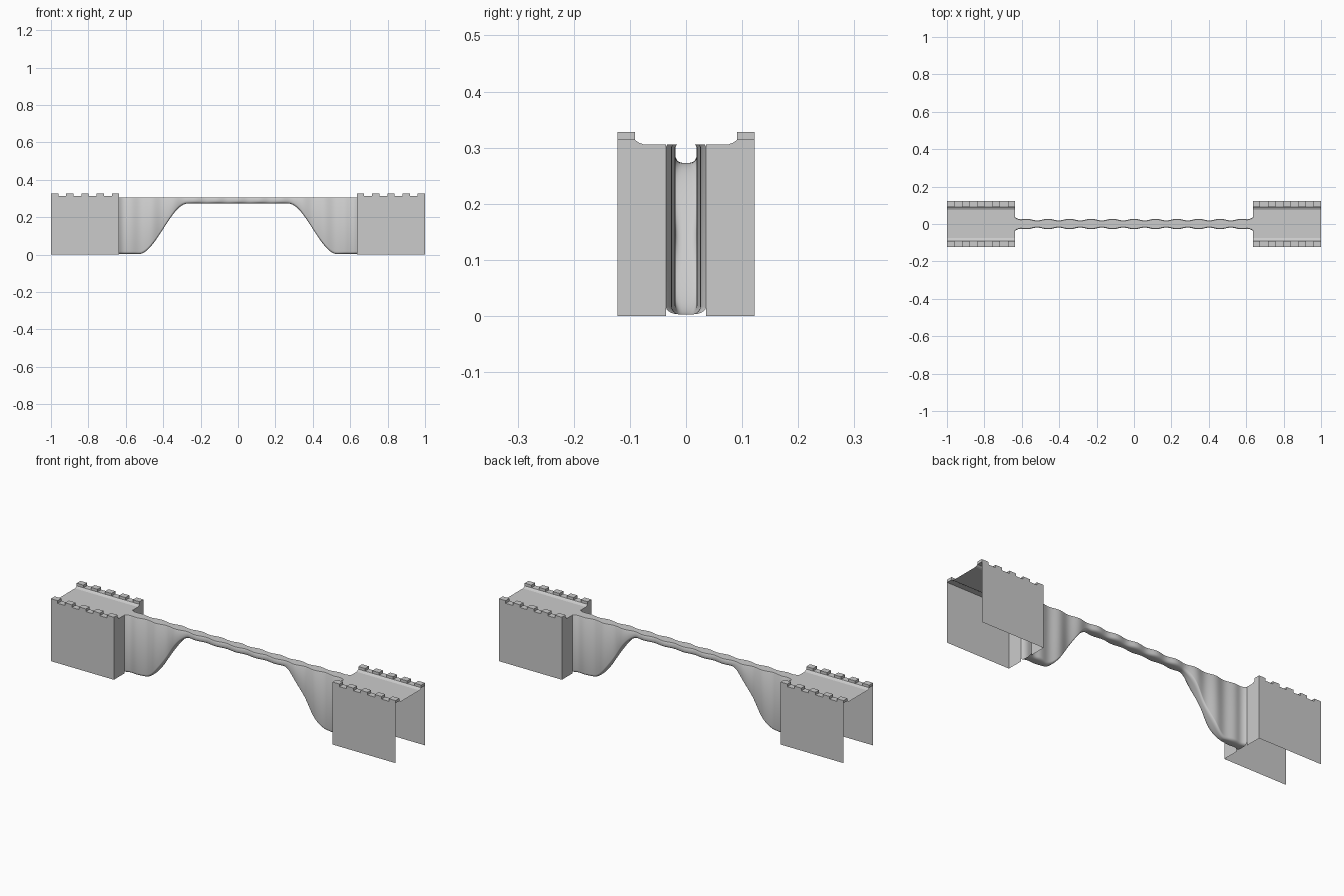
import bpy, bmesh, math

if "Cube" in bpy.data.objects:
    bpy.data.objects.remove(bpy.data.objects["Cube"], do_unlink=True)

stone = bpy.data.materials.new("light grey stone")
stone.use_nodes = True
GREY = (0.6, 0.6, 0.6, 1)
stone.diffuse_color = GREY
stone.node_tree.nodes["Principled BSDF"].inputs["Base Color"].default_value = GREY

INNER, OUTER, HALF = 0.635, 1.0, 0.122   # tower extents
DECK, LEDGE, TOP = 0.306, 0.314, 0.328   # heights
NECK = 0.036                             # half width where the span meets a tower


def finish(name, bm, smooth=False):
    bmesh.ops.recalc_face_normals(bm, faces=bm.faces)
    mesh = bpy.data.meshes.new(name)
    bm.to_mesh(mesh)
    bm.free()
    mesh.materials.append(stone)
    obj = bpy.data.objects.new(name, mesh)
    bpy.context.collection.objects.link(obj)
    if smooth:
        bpy.ops.object.select_all(action="DESELECT")
        obj.select_set(True)
        bpy.context.view_layer.objects.active = obj
        bpy.ops.object.shade_smooth_by_angle(angle=math.radians(40))
    return obj


def tower(name, side):
    """Open-ended shell: side walls, dished deck and an inner end wall."""
    bm = bmesh.new()
    half = [(HALF, 0), (HALF, LEDGE), (0.091, LEDGE), (0.084, 0.309), (0.076, DECK)]
    profile = half + [(-y, z) for y, z in reversed(half)]
    rows = [[bm.verts.new((side * x, y, z)) for y, z in profile] for x in (INNER, OUTER)]
    for i in range(len(profile) - 1):
        bm.faces.new((rows[0][i], rows[0][i + 1], rows[1][i + 1], rows[1][i]))
    # End wall on either side of the span opening
    for s, ring in ((1, rows[0][:5]), (-1, rows[0][:4:-1])):
        neck = [bm.verts.new((side * INNER, s * NECK, z)) for z in (DECK, 0)]
        bm.faces.new(list(ring) + neck)
    finish(name, bm)


def battlements(name, side):
    """Five merlons along each edge of a tower."""
    bm = bmesh.new()
    width, depth = 0.039, HALF - 0.091
    step = (OUTER - INNER - width) / 4
    for i in range(5):
        for s in (-1, 1):
            made = bmesh.ops.create_cube(bm, size=1)["verts"]
            bmesh.ops.scale(bm, vec=(width, depth, TOP - LEDGE), verts=made)
            x = side * (INNER + width / 2 + i * step)
            bmesh.ops.translate(bm, verts=made,
                                vec=(x, s * (HALF - depth / 2), (TOP + LEDGE) / 2))
    finish(name, bm)


def underside(x):
    """Height of the bottom of the span: a smooth arch rising from the towers."""
    t = min(1, max(0, (0.53 - abs(x)) / 0.26))
    return 0.003 + 0.27 * t * t * (3 - 2 * t)


def half_width(x):
    """Rippled half width, flaring where the span meets a tower."""
    flare = max(0, (abs(x) - 0.585) / 0.05)
    ripple = 0.0235 + 0.0045 * math.cos(2 * math.pi * x / 0.115)
    return ripple * (1 - flare ** 2) + NECK * flare ** 2


def span():
    bm = bmesh.new()
    rings, count = [], 180
    for i in range(count + 1):
        x = -INNER + 2 * INNER * i / count
        w, low = half_width(x), underside(x)
        half = [(w - 0.003, DECK), (w, DECK - 0.005)]
        # Rounded lower edge
        for k in range(6):
            a = math.pi / 2 * k / 5
            half.append((w * (0.35 + 0.65 * math.cos(a)), low + 0.014 * (1 - math.sin(a))))
        section = half + [(-y, z) for y, z in reversed(half)]
        rings.append([bm.verts.new((x, y, z)) for y, z in section])
    n = len(rings[0])
    for a, b in zip(rings, rings[1:]):
        for j in range(n):
            k = (j + 1) % n
            bm.faces.new((a[j], a[k], b[k], b[j]))
    finish("bridge_span", bm, smooth=True)


for label, side in (("left", 1), ("right", -1)):
    tower(label + "_tower", side)
    battlements(label + "_battlements", side)
span()
